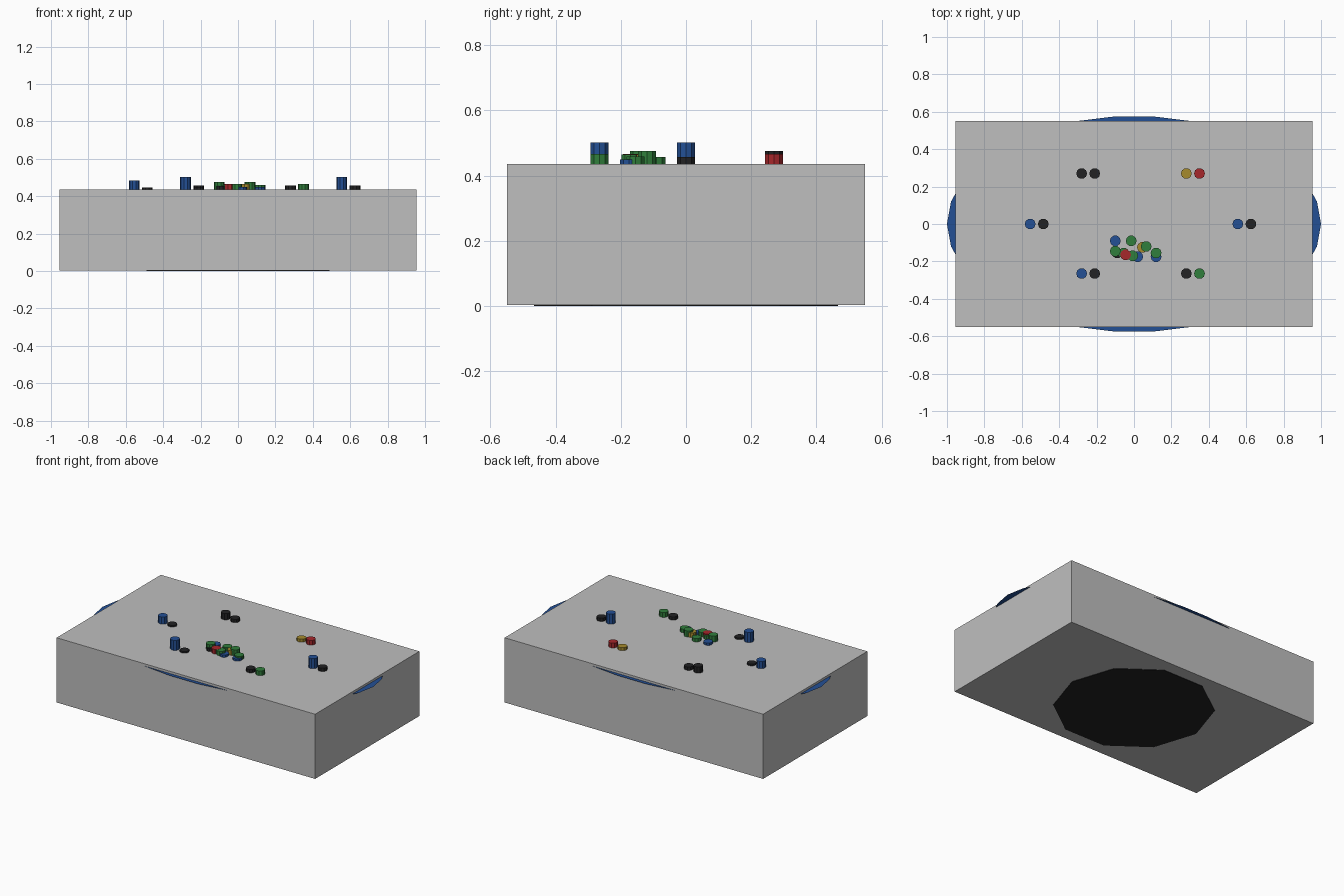
import bpy
import bmesh
from math import pi, cos, sin

cube = bpy.data.objects.get("Cube")
if cube:
    bpy.data.objects.remove(cube, do_unlink=True)


def material(name, r, g, b):
    m = bpy.data.materials.new(name)
    m.use_nodes = True
    m.diffuse_color = (r, g, b, 1)
    m.node_tree.nodes["Principled BSDF"].inputs["Base Color"].default_value = (r, g, b, 1)
    return m


GREY = material("grey", 0.52, 0.52, 0.52)
BLACK = material("black", 0.016, 0.016, 0.017)
BLUE = material("blue", 0.017, 0.08, 0.3)
GREEN = material("green", 0.03, 0.21, 0.045)
RED = material("red", 0.38, 0.02, 0.024)
GOLD = material("gold", 0.38, 0.26, 0.027)

BOX_BOTTOM, BOX_TOP = 0.003, 0.435


def finish(name, bm, mat):
    mesh = bpy.data.meshes.new(name)
    bm.to_mesh(mesh)
    bm.free()
    mesh.materials.append(mat)
    obj = bpy.data.objects.new(name, mesh)
    bpy.context.collection.objects.link(obj)
    return obj


def prism(name, mat, x, y, z0, z1, radius, radius_top=None, sides=10):
    """Upright prism with a corner on the x axis."""
    top = radius if radius_top is None else radius_top
    bm = bmesh.new()
    rings = [[bm.verts.new((x + r * cos(2 * pi * i / sides), y + r * sin(2 * pi * i / sides), z))
              for i in range(sides)] for r, z in ((radius, z0), (top, z1))]
    low, high = rings
    bm.faces.new(reversed(low))
    bm.faces.new(high)
    for i in range(sides):
        j = (i + 1) % sides
        bm.faces.new((low[i], low[j], high[j], high[i]))
    return finish(name, bm, mat)


# Grey block
bm = bmesh.new()
bmesh.ops.create_cube(bm, size=1)
for v in bm.verts:
    v.co.x *= 1.91
    v.co.y *= 1.1
    v.co.z = BOX_TOP if v.co.z > 0 else BOX_BOTTOM
finish("block", bm, GREY)

# Thin oval table top reaching out through the block's sides
bm = bmesh.new()
bm.faces.new([bm.verts.new((cos(2 * pi * i / 30), 0.578 * sin(2 * pi * i / 30), 0.42))
              for i in range(30)])
finish("table_top", bm, BLUE)

# Foot and column under the table top
prism("foot", BLACK, 0, 0, 0, 0.03, 0.49)
prism("column", BLACK, 0, 0, 0.03, 0.415, 0.2, 0.12)


# Chip stacks: colour, x, y, height
def stacks(prefix, rows):
    for i, (mat, x, y, h) in enumerate(rows, 1):
        prism(f"{prefix}_{mat.name}_{i}", mat, x, y, BOX_TOP - 0.005, BOX_TOP + h, 0.029)


# Stacks at the six seats
stacks("seat_stack", [
    (BLUE, -0.555, 0, 0.048), (BLACK, -0.485, 0, 0.011),
    (BLUE, 0.555, 0, 0.067), (BLACK, 0.625, 0, 0.022),
    (BLUE, -0.28, -0.265, 0.067), (BLACK, -0.21, -0.265, 0.011),
    (BLACK, 0.28, -0.265, 0.022), (GREEN, 0.35, -0.265, 0.031),
    (BLACK, -0.28, 0.27, 0.041), (BLACK, -0.21, 0.27, 0.022),
    (GOLD, 0.28, 0.27, 0.02), (RED, 0.35, 0.27, 0.031),
])

# Heap in the middle
stacks("heap_chip", [
    (BLUE, -0.1, -0.09, 0.015), (GREEN, -0.015, -0.09, 0.022),
    (GREEN, 0.065, -0.12, 0.04), (GOLD, 0.045, -0.125, 0.03),
    (GREEN, 0.118, -0.155, 0.024), (BLUE, 0.118, -0.175, 0.014),
    (GREEN, -0.1, -0.145, 0.04), (BLACK, -0.09, -0.155, 0.02),
    (GREEN, -0.055, -0.155, 0.024), (RED, -0.045, -0.165, 0.031),
    (GREEN, -0.007, -0.17, 0.03), (BLUE, 0.02, -0.175, 0.015),
])
